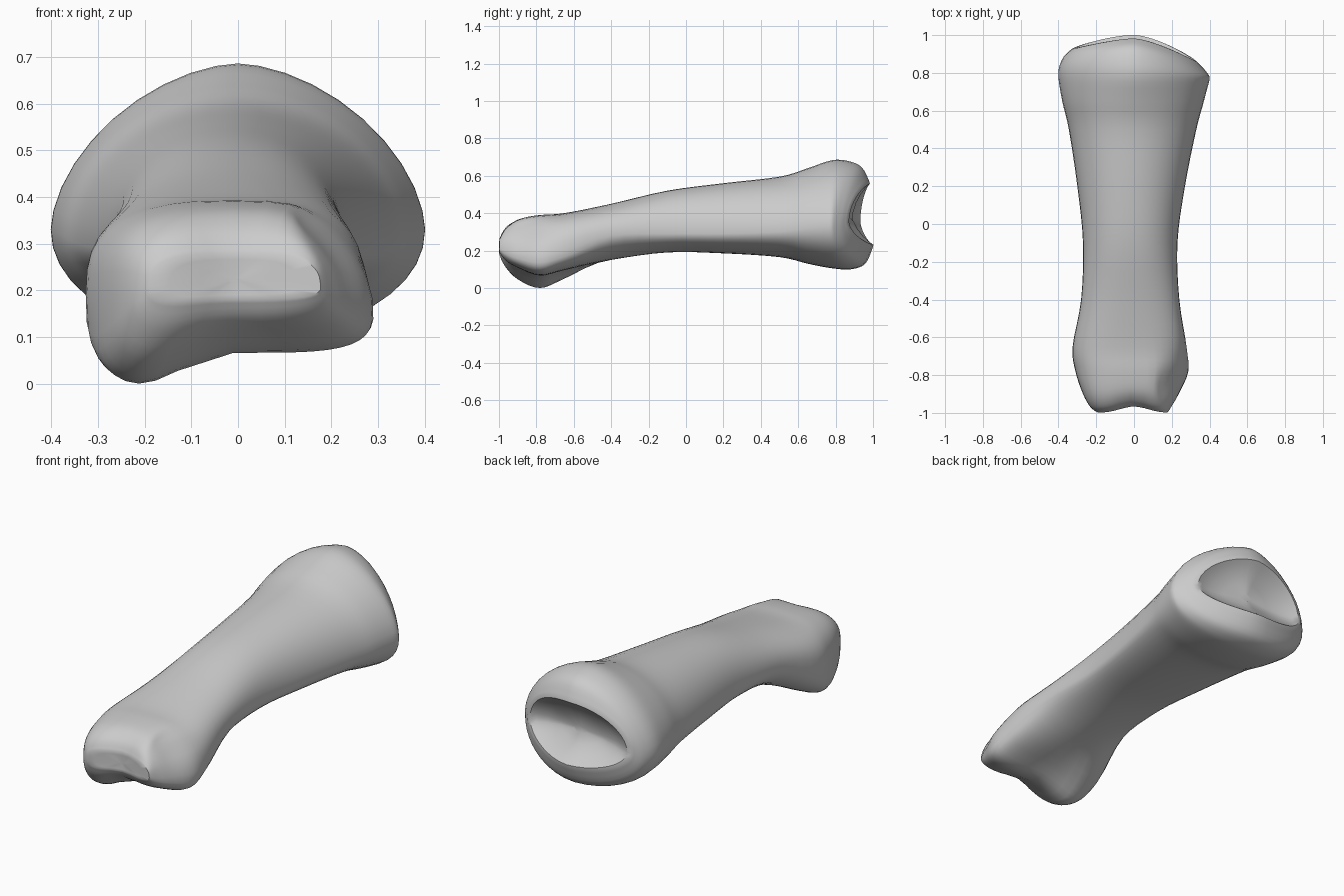
import bpy
import bmesh
from math import sin, cos, pi, exp, radians
from mathutils import Vector

SIDES = 40
STEPS = 4

cube = bpy.data.objects.get("Cube")
if cube:
    bpy.data.objects.remove(cube, do_unlink=True)

# Cross-sections along the shaft: y, left edge, right edge, top, bottom,
# height of widest point, squareness above and below, condyle lift
SECTIONS = [
    (-1.0, -.19, .18, .28, .16, .21, 3, 3, .02),
    (-.97, -.23, .2, .33, .09, .2, 3, 3, .05),
    (-.9, -.27, .24, .37, .025, .19, 2.9, 3.8, .08),
    (-.78, -.31, .29, .39, -.014, .18, 2.8, 4, .08),
    (-.65, -.325, .28, .4, .035, .2, 2.7, 3.2, .06),
    (-.4, -.28, .24, .45, .14, .28, 2.3, 2, .01),
    (-.1, -.27, .23, .52, .19, .29, 2.2, 2, 0),
    (.2, -.3, .27, .56, .185, .29, 2.1, 2, 0),
    (.5, -.345, .33, .595, .165, .3, 2, 2, 0),
    (.65, -.38, .37, .64, .13, .32, 1.85, 2.1, 0),
    (.78, -.4, .4, .683, .105, .33, 1.72, 2.1, 0),
    (.87, -.395, .39, .678, .1, .33, 1.72, 2.1, 0),
    (.94, -.37, .365, .645, .13, .33, 1.75, 2.1, 0),
    (.98, -.33, .33, .57, .22, .35, 1.9, 2, 0),
]


def smoothstep(a, b, v):
    t = min(max((v - a) / (b - a), 0), 1)
    return t * t * (3 - 2 * t)


def catmull(a, b, c, d, t):
    return b + t / 2 * (c - a + t * (2*a - 5*b + 4*c - d + t * (3*(b - c) + d - a)))


def power(v, n):
    return (abs(v) ** (2 / n)) * (1 if v >= 0 else -1)


def ring_points(section):
    y, left, right, top, bottom, mid, above, below, lift = section
    points = []
    centre = (left + right) / 2
    end = smoothstep(.72, .98, y)
    for i in range(SIDES):
        a = 2 * pi * i / SIDES
        square = above if sin(a) > 0 else below
        c, s = power(cos(a), square), power(sin(a), square)
        x = centre + c * (right - left) / 2
        z = mid + s * ((top - mid) if s > 0 else (mid - bottom))
        # One condyle hangs lower than the other, with a hollow between
        if s < 0:
            z -= lift * s * smoothstep(-.24, -.02, x)
        # Rim of the socket falls back at both sides, more on one
        back = .12 if x > 0 else .055
        py = y - end * back * abs(cos(a)) ** 1.5 + end * .02 * max(-sin(a), 0)
        # Ligament pit on one side of the head
        if x > 0:
            pit = exp(-((py + .83) / .14) ** 2 - ((z - .32) / .09) ** 2)
            x -= .06 * pit * smoothstep(.08, .2, x)
        points.append(Vector((x, py, z)))
    return points


# Smooth the sections into a denser run of rings
rings = []
last = len(SECTIONS) - 1
for k in range(last):
    four = [SECTIONS[min(max(k + o, 0), last)] for o in (-1, 0, 1, 2)]
    for j in range(STEPS):
        rings.append(ring_points([catmull(*v, j / STEPS) for v in zip(*four)]))
rings.append(ring_points(SECTIONS[-1]))


def shrunk(ring, scale, push):
    mid = sum(ring, Vector()) / len(ring)
    return [mid + (p - mid) * scale + Vector((0, push, 0)) for p in ring]


# Rounded front cap and hollow socket at the back
front, rear = rings[0], rings[-1]
front_cap = [shrunk(front, s, 0) for s in (.1, .4, .75)]
socket = [shrunk(rear, s, d) for s, d in
          ((.93, .006), (.84, -.008), (.65, -.03), (.4, -.045), (.12, -.05))]
rings = front_cap + rings + socket

# Notch between the two condyles
for p in (p for ring in rings for p in ring):
    p.y += .035 * exp(-(p.x / .1) ** 2) * smoothstep(-.8, -1, p.y)

bm = bmesh.new()
loops = [[bm.verts.new(p) for p in ring] for ring in rings]
for a, b in zip(loops, loops[1:]):
    for i in range(SIDES):
        j = (i + 1) % SIDES
        bm.faces.new((a[i], a[j], b[j], b[i]))
bm.faces.new(loops[0])
bm.faces.new(loops[-1])
bmesh.ops.recalc_face_normals(bm, faces=bm.faces)

mesh = bpy.data.meshes.new("bone")
bm.to_mesh(mesh)
bm.free()
bone = bpy.data.objects.new("bone", mesh)
bpy.context.collection.objects.link(bone)

# Plain grey surface
grey = bpy.data.materials.new("bone grey")
grey.use_nodes = True
colour = (.6, .6, .6, 1)
grey.diffuse_color = colour
grey.node_tree.nodes["Principled BSDF"].inputs["Base Color"].default_value = colour
mesh.materials.append(grey)

bpy.ops.object.select_all(action='DESELECT')
bone.select_set(True)
bpy.context.view_layer.objects.active = bone
bpy.ops.object.shade_smooth_by_angle(angle=radians(40))
